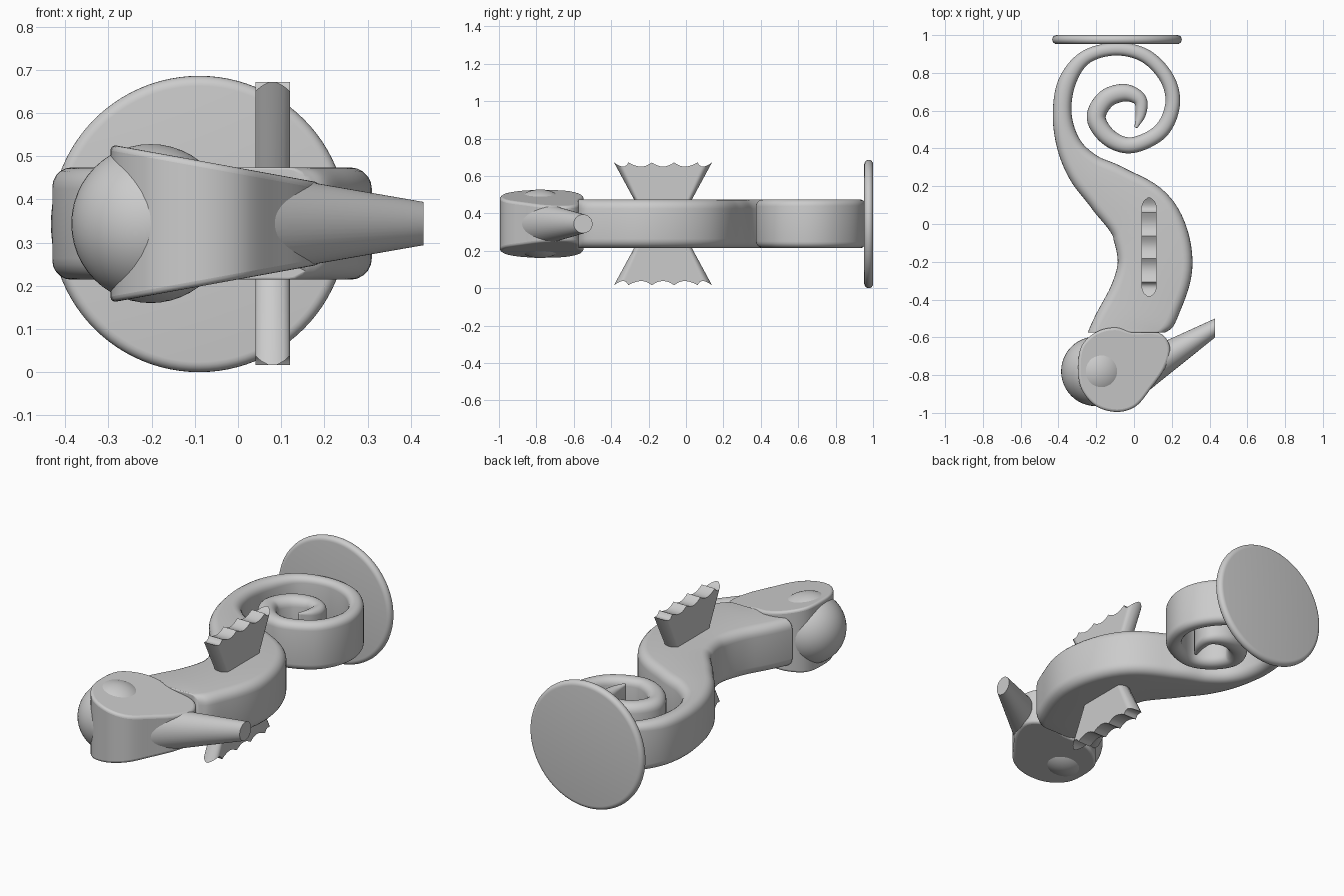
import bpy, bmesh, math
from mathutils import Vector

if "Cube" in bpy.data.objects:
    bpy.data.objects.remove(bpy.data.objects["Cube"])

ZC = 0.344  # height of the symmetry plane


def finish(name, bm, bevel=0.0, angle=40):
    bmesh.ops.recalc_face_normals(bm, faces=bm.faces)
    me = bpy.data.meshes.new(name)
    bm.to_mesh(me)
    bm.free()
    ob = bpy.data.objects.new(name, me)
    bpy.context.collection.objects.link(ob)
    bpy.ops.object.select_all(action='DESELECT')
    ob.select_set(True)
    bpy.context.view_layer.objects.active = ob
    bpy.ops.object.shade_smooth_by_angle(angle=math.radians(angle))
    if bevel:
        m = ob.modifiers.new("Bevel", 'BEVEL')
        m.width, m.segments = bevel, 4
        m.limit_method, m.angle_limit = 'ANGLE', math.radians(50)
    return ob


def spline(pts, steps, closed=False):
    """Catmull-Rom curve through points of any dimension."""
    P = [Vector(p) for p in pts]
    n = len(P)
    if closed:
        get = lambda i: P[i % n]
    else:
        P = [2 * P[0] - P[1]] + P + [2 * P[-1] - P[-2]]
        get = lambda i: P[i + 1]
    out = []
    for i in range(n if closed else n - 1):
        a, b, c, d = (get(i + k) for k in (-1, 0, 1, 2))
        for s in range(steps):
            t = s / steps
            out.append(0.5 * (2 * b + (c - a) * t + (2 * a - 5 * b + 4 * c - d) * t * t
                              + (3 * b - a - 3 * c + d) * t ** 3))
    return out if closed else out + [get(n - 1)]


def loft(bm, rings):
    vs = [[bm.verts.new(p) for p in r] for r in rings]
    n = len(vs[0])
    for a, b in zip(vs, vs[1:]):
        for j in range(n):
            k = (j + 1) % n
            bm.faces.new((a[j], a[k], b[k], b[j]))
    bm.faces.new(vs[0])
    bm.faces.new(vs[-1])


# Body and curled tail: rounded-rectangle section swept along (x, y, half width)
path = [(-0.04, -0.575, 0.205), (0.055, -0.41, 0.195), (0.112, -0.2, 0.198),
        (0.05, 0.02, 0.188), (-0.12, 0.175, 0.143), (-0.255, 0.285, 0.1),
        (-0.343, 0.415, 0.066), (-0.38, 0.58, 0.05), (-0.355, 0.75, 0.047),
        (-0.26, 0.88, 0.037), (-0.1, 0.926, 0.034), (0.06, 0.89, 0.037),
        (0.175, 0.77, 0.038), (0.204, 0.63, 0.039), (0.14, 0.49, 0.041),
        (-0.01, 0.417, 0.042), (-0.13, 0.455, 0.046), (-0.2, 0.56, 0.05),
        (-0.15, 0.66, 0.05), (-0.05, 0.695, 0.046), (0.03, 0.66, 0.036),
        (0.036, 0.585, 0.028), (0.01, 0.51, 0.008)]
line = spline(path, 8)
rings = []
H = 0.13
for i, p in enumerate(line):
    t = (line[min(i + 1, len(line) - 1)] - line[max(i - 1, 0)]).xy.normalized()
    if i < 8:  # the neck end is cut straight across
        t = t.lerp(Vector((0, 1)), 1 - i / 8).normalized()
    r = min(0.05, p.z * 0.9)
    ring = []
    for q, (sx, sz) in enumerate(((1, 1), (-1, 1), (-1, -1), (1, -1))):
        for k in range(6):
            a = math.pi / 2 * (q + k / 5)
            u = sx * (p.z - r) + r * math.cos(a)
            v = sz * (H - r) + r * math.sin(a)
            ring.append((p.x + t.y * u, p.y - t.x * u, ZC + v))
    rings.append(ring)
bm = bmesh.new()
loft(bm, rings)
finish("body_and_tail", bm, 0.012)

# Head: closed outline, its top and bottom sloping toward the snout
outline = spline([(-0.295, -0.78), (-0.28, -0.65), (-0.2, -0.572), (-0.1, -0.548),
                  (-0.01, -0.57), (0.13, -0.575), (0.19, -0.65), (0.165, -0.76),
                  (0.09, -0.87), (0.01, -0.965), (-0.09, -0.995), (-0.2, -0.965),
                  (-0.275, -0.88)], 5, closed=True)
taper = lambda x: 0.183 - (x + 0.295) * 0.182
bm = bmesh.new()
loft(bm, [[(p.x, p.y, ZC + s * taper(p.x)) for p in outline] for s in (-1, 1)])
finish("head", bm, 0.014)

# Domed back of the head
bm = bmesh.new()
bmesh.ops.create_uvsphere(bm, u_segments=48, v_segments=24, radius=0.184)
bmesh.ops.translate(bm, verts=bm.verts, vec=(-0.202, -0.78, ZC))
finish("head_dome", bm)

# Snout: skewed cone with round sections facing sideways
bm = bmesh.new()
loft(bm, [[(x, y + r * math.cos(a), ZC + r * math.sin(a))
           for a in (2 * math.pi * k / 48 for k in range(48))]
          for x, y, r in ((0.0, -0.82, 0.125), (0.43, -0.55, 0.05))])
finish("snout", bm)

# Fins: flared blades with rounded ends and a scalloped tip
peaks = [-0.262, -0.185, -0.06, 0.06, 0.185, 0.262]
columns = []
for a, b in zip(peaks, peaks[1:]):
    for k in range(8):
        t = k / 8
        columns.append((a + (b - a) * t, 0.65 + 0.022 * (2 * t - 1) ** 2))
columns.append((peaks[-1], 0.672))
for name, side in (("top_fin", 1), ("bottom_fin", -1)):
    bm = bmesh.new()
    rows = []
    for y, z in columns:
        d = max(0, abs(y) - 0.222)
        hx = max(0.008, math.sqrt(max(0, 0.04 ** 2 - d * d)))
        quad = []
        for sx, low in ((-1, True), (1, True), (1, False), (-1, False)):
            zz = 0.40 if low else z
            scale = 1 - (0.672 - zz) * 2.07
            quad.append((0.08 + sx * hx, -0.123 + y * scale, ZC + side * (zz - ZC)))
        rows.append(quad)
    loft(bm, rows)
    finish(name, bm, angle=30)

# Round mounting plate with a rounded rim
R, T = 0.343, 0.0235
bm = bmesh.new()
prof = [(R - T + T * math.cos(a), T * math.sin(a))
        for a in (math.pi * (k / 10 - 0.5) for k in range(11))]
loft(bm, [[(-0.09 + r * math.cos(a), 0.9765 + dy, R + r * math.sin(a))
           for a in (2 * math.pi * k / 96 for k in range(96))] for r, dy in prof])
finish("mounting_plate", bm)
